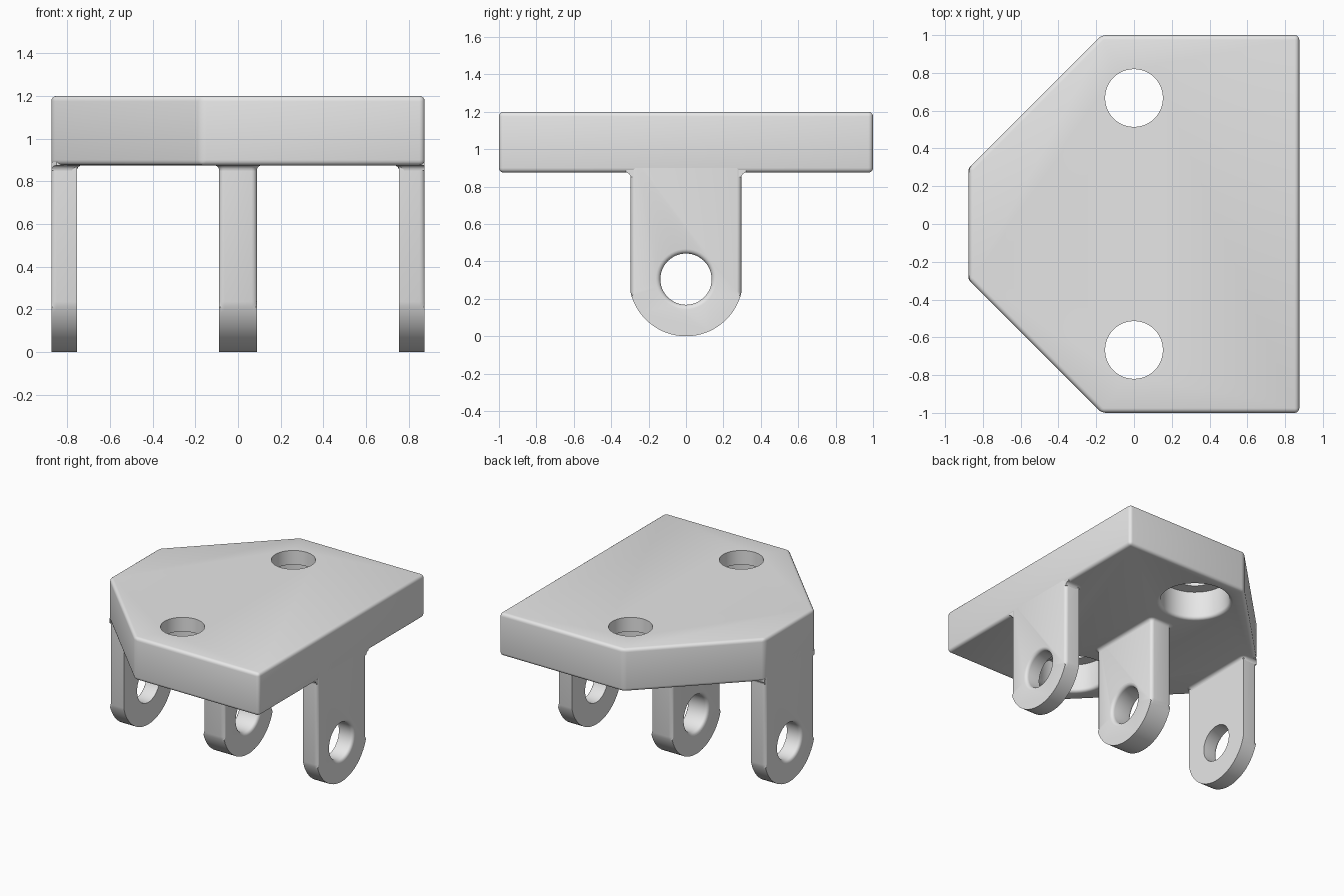
import bpy, bmesh, math
from mathutils import Matrix, Vector

cube = bpy.data.objects.get("Cube")
if cube:
    bpy.data.objects.remove(cube, do_unlink=True)

SIDE, HALF_W = 0.875, 0.297          # plate half depth, ear half width
UNDER, TOP = 0.875, 1.2              # plate underside and top
R = 0.025                            # rounding of edges
EAR_R, PIN_R = 0.305, 0.137          # ear end radius, pin hole radius

grey = bpy.data.materials.new("plain_grey")
grey.use_nodes = True
grey.diffuse_color = (0.8, 0.8, 0.8, 1)
grey.node_tree.nodes["Principled BSDF"].inputs["Base Color"].default_value = (0.8, 0.8, 0.8, 1)


def finish(bm, name):
    bmesh.ops.recalc_face_normals(bm, faces=bm.faces)
    mesh = bpy.data.meshes.new(name)
    bm.to_mesh(mesh)
    bm.free()
    mesh.materials.append(grey)
    obj = bpy.data.objects.new(name, mesh)
    bpy.context.collection.objects.link(obj)
    return obj


def loft(bm, rings):
    """Closed solid through rings of equal point count."""
    loops = [[bm.verts.new(p) for p in ring] for ring in rings]
    n = len(loops[0])
    for a, b in zip(loops, loops[1:]):
        for i in range(n):
            j = (i + 1) % n
            bm.faces.new((a[i], a[j], b[j], b[i]))
    bm.faces.new(loops[0])
    bm.faces.new(loops[-1])


def lathe_cutter(profile, matrix, n=48):
    """Round cutter from (radius, height) pairs."""
    bm = bmesh.new()
    turn = [2 * math.pi * i / n for i in range(n)]
    loft(bm, [[matrix @ Vector((r * math.cos(a), r * math.sin(a), h)) for a in turn]
              for r, h in profile])
    cutter = finish(bm, "hole_cutter")
    cutter.hide_render = True
    return cutter


def cut(obj, cutter):
    mod = obj.modifiers.new("hole", 'BOOLEAN')
    mod.operation, mod.solver, mod.object = 'DIFFERENCE', 'EXACT', cutter
    bpy.context.view_layer.objects.active = obj
    bpy.ops.object.modifier_apply(modifier=mod.name)
    bpy.data.objects.remove(cutter, do_unlink=True)


def smooth(obj):
    bpy.ops.object.select_all(action='DESELECT')
    obj.select_set(True)
    bpy.context.view_layer.objects.active = obj
    bpy.ops.object.shade_smooth_by_angle(angle=math.radians(35))


def rim(r, h, sign, steps=4):
    """Rounded mouth of a hole, widening toward the face at height h."""
    pts = []
    for i in range(steps + 1):
        a = math.pi / 2 * i / steps
        pts.append((r + R * (1 - math.cos(a)), h - sign * R * (1 - math.sin(a))))
    pts.append((r + R, h + sign * 0.05))
    return pts if sign > 0 else pts[::-1]


# Mounting plate with two clipped corners
outline = [(SIDE, -1), (SIDE, 1), (-0.172, 1), (-SIDE, HALF_W),
           (-SIDE, -HALF_W), (-0.172, -1)]
bm = bmesh.new()
loft(bm, [[(x, y, z) for x, y in outline] for z in (UNDER, TOP)])
bmesh.ops.bevel(bm, geom=bm.edges[:], offset=R, segments=4, profile=0.5,
                affect='EDGES', clamp_overlap=True)
plate = finish(bm, "mounting_plate")

# Bolt holes, counterbored from below
for y in (-0.667, 0.667):
    bore = rim(0.243, UNDER, -1) + [(0.243, 1.092), (0.153, 1.092), (0.153, TOP + 0.1)]
    cut(plate, lathe_cutter(bore, Matrix.Translation((0, y, 0))))
smooth(plate)


def clip(bm, point, normal):
    bmesh.ops.bisect_plane(bm, geom=bm.verts[:] + bm.edges[:] + bm.faces[:],
                           plane_co=point, plane_no=normal, clear_outer=True)
    bmesh.ops.holes_fill(bm, edges=[e for e in bm.edges if e.is_boundary], sides=0)


def ear(name, x0, x1, rounded):
    """Hanging lug; rounded lists the x planes whose rims are softened."""
    start = math.acos(HALF_W / EAR_R)
    n = 32
    arc = [-start - (math.pi - 2 * start) * i / n for i in range(n + 1)]
    prof = [(EAR_R * math.cos(a), EAR_R + EAR_R * math.sin(a)) for a in arc]
    prof = [(HALF_W, 0.95)] + prof + [(-HALF_W, 0.95)]
    bm = bmesh.new()
    loft(bm, [[(x, y, z) for y, z in prof] for x in (x0, x1)])
    edges = [e for e in bm.edges
             if any(all(abs(v.co.x - x) < 1e-4 for v in e.verts) for x in rounded)
             and not all(v.co.z > 0.94 for v in e.verts)]
    bmesh.ops.bevel(bm, geom=edges, offset=R, segments=4, profile=0.5, affect='EDGES')
    obj = finish(bm, name)
    # Pin hole along x
    low = rim(PIN_R, x0, -1) if x0 in rounded else [(PIN_R, x0 - 0.05)]
    high = rim(PIN_R, x1, 1) if x1 in rounded else [(PIN_R, x1 + 0.05)]
    axis = Matrix.Translation((0, 0, EAR_R)) @ Matrix.Rotation(math.pi / 2, 4, 'Y')
    cut(obj, lathe_cutter(low + high, axis))
    smooth(obj)


def fillet(name, x0, x1):
    """Concave flare where a lug meets the plate underside."""
    rings = []
    for i in range(6):
        a = math.pi / 2 * i / 5
        grow, z = R * (1 - math.cos(a)), UNDER - R + R * math.sin(a)
        rings.append((grow, z))
    rings.append((R, UNDER + 0.015))
    cx, hx = (x0 + x1) / 2, (x1 - x0) / 2
    sections = []
    for grow, z in rings:
        rad, ring = R + grow, []
        for k in range(4):
            sx, sy = (1, -1, -1, 1)[k], (1, 1, -1, -1)[k]
            for j in range(5):
                a = math.pi / 2 * (k + j / 4)
                ring.append((cx + sx * (hx - R) + rad * math.cos(a),
                             sy * (HALF_W - R) + rad * math.sin(a), z))
        sections.append(ring)
    bm = bmesh.new()
    loft(bm, sections)
    # Keep within the plate outline
    for s in (-1, 1):
        clip(bm, (s * (SIDE - 0.002), 0, 0), (s, 0, 0))
        clip(bm, (-SIDE, s * HALF_W, 0), Vector((-1, s, 0)).normalized())
    smooth(finish(bm, name))


# Three lugs: outer ones are flush with the plate sides
for label, x0, x1, rounded in (
        ("right", -SIDE, -0.755, (-SIDE,)),
        ("middle", -0.088, 0.088, (-0.088, 0.088)),
        ("left", 0.755, SIDE, (SIDE,))):
    ear(label + "_ear", x0, x1, rounded)
    # Outer flares run past the side so the clip leaves them flush
    f0 = x0 - 0.06 if x0 == -SIDE else x0
    f1 = x1 + 0.06 if x1 == SIDE else x1
    fillet(label + "_ear_fillet", f0, f1)
